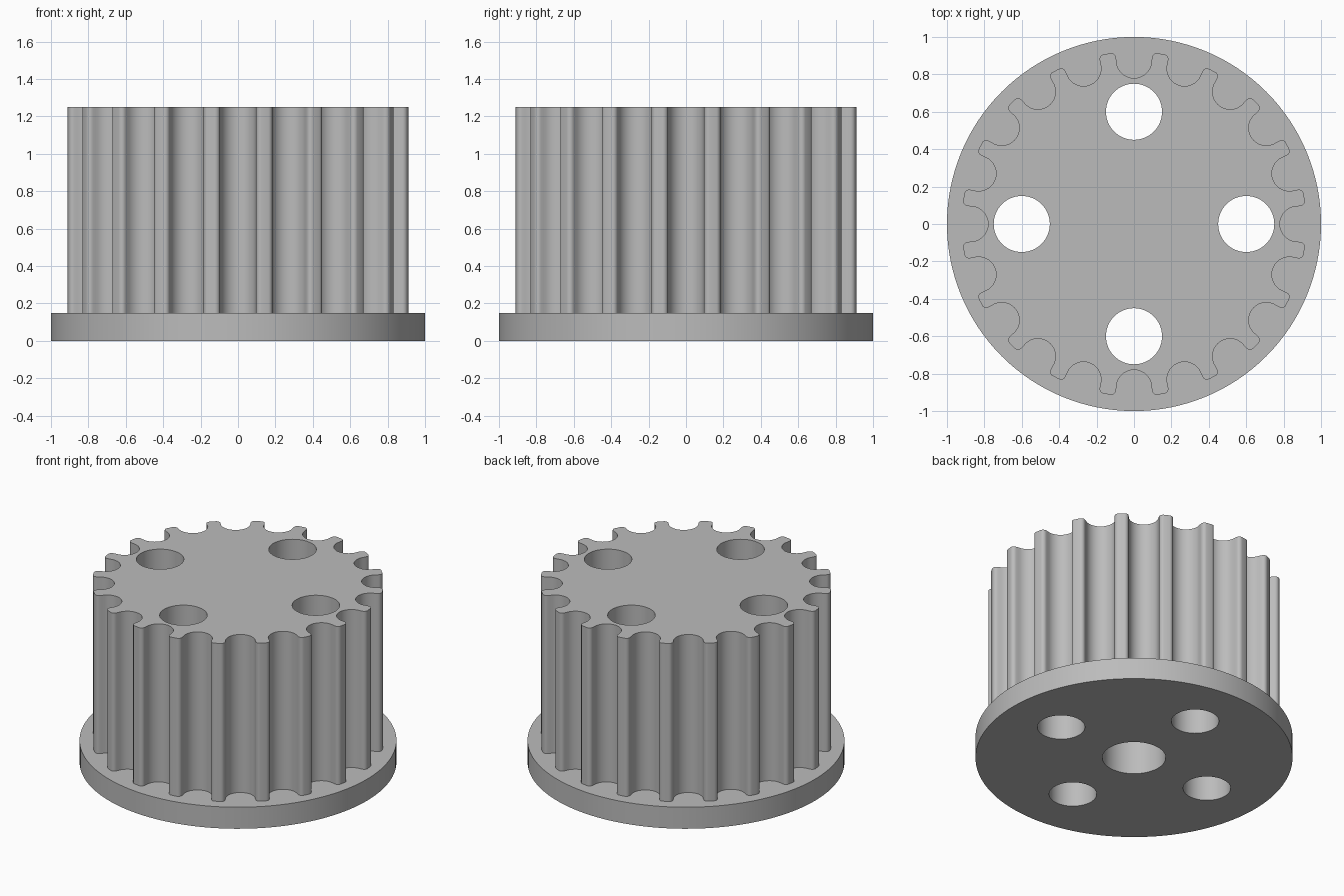
import bpy
import bmesh
from math import cos, sin, pi, radians
from mathutils import Matrix, Vector

TEETH = 20
FLANGE_TOP = 0.15
HEIGHT = 1.25
BORE_DEPTH = 0.95

if "Cube" in bpy.data.objects:
    bpy.data.objects.remove(bpy.data.objects["Cube"], do_unlink=True)

metal = bpy.data.materials.new("plain grey metal")
metal.use_nodes = True
grey = (0.5, 0.5, 0.5, 1)
metal.diffuse_color = grey
metal.node_tree.nodes["Principled BSDF"].inputs["Base Color"].default_value = grey


def arc(cx, cy, r, start, end, steps):
    """Points along an arc, angles in degrees."""
    angles = [radians(start + (end - start) * i / steps) for i in range(steps + 1)]
    return [Vector((cx + r * cos(a), cy + r * sin(a), 0)) for a in angles]


def prism(name, outline, z0, z1):
    """Extrude a closed outline between two heights."""
    bm = bmesh.new()
    face = bm.faces.new([bm.verts.new((p.x, p.y, z0)) for p in outline])
    top = bmesh.ops.extrude_face_region(bm, geom=[face])["geom"]
    bmesh.ops.translate(bm, vec=(0, 0, z1 - z0),
                        verts=[g for g in top if isinstance(g, bmesh.types.BMVert)])
    bmesh.ops.recalc_face_normals(bm, faces=bm.faces)
    mesh = bpy.data.meshes.new(name)
    bm.to_mesh(mesh)
    bm.free()
    mesh.materials.append(metal)
    obj = bpy.data.objects.new(name, mesh)
    bpy.context.collection.objects.link(obj)
    return obj


def disc(name, x, y, r, z0, z1, steps=64):
    return prism(name, arc(x, y, r, 0, 360, steps)[:-1], z0, z1)


def combine(target, tool, operation):
    """Apply a boolean and discard the tool."""
    bpy.context.view_layer.objects.active = target
    mod = target.modifiers.new(operation.lower(), 'BOOLEAN')
    mod.operation, mod.solver, mod.object = operation, 'EXACT', tool
    bpy.ops.object.modifier_apply(modifier=mod.name)
    bpy.data.objects.remove(tool, do_unlink=True)


# Toothed outline: round groove plus rounded tooth corner, mirrored and repeated
half = arc(0, 0.874, 0.094, -90, 0, 10) + arc(0.122, 0.887, 0.026, 180, 82, 6)
groove = half[:0:-1] + [Vector((-p.x, p.y, 0)) for p in half]
outline = []
for i in range(TEETH):
    turn = Matrix.Rotation(2 * pi * i / TEETH, 3, 'Z')
    outline += [turn @ p for p in groove]

# Flange and toothed drum joined into one solid
pulley = disc("toothed_pulley", 0, 0, 1, 0, FLANGE_TOP, 128)
combine(pulley, prism("toothed_drum", outline, FLANGE_TOP / 2, HEIGHT), 'UNION')

# Four through holes and the blind shaft bore in the underside
for x, y in ((0.6, 0), (-0.6, 0), (0, 0.6), (0, -0.6)):
    combine(pulley, disc("through_hole", x, y, 0.15, -0.1, HEIGHT + 0.1), 'DIFFERENCE')
combine(pulley, disc("shaft_bore", 0, 0, 0.2, -0.1, BORE_DEPTH), 'DIFFERENCE')

# Smooth curved walls, crisp rims
bpy.ops.object.select_all(action='DESELECT')
pulley.select_set(True)
bpy.context.view_layer.objects.active = pulley
bpy.ops.object.shade_smooth_by_angle(angle=radians(30))
